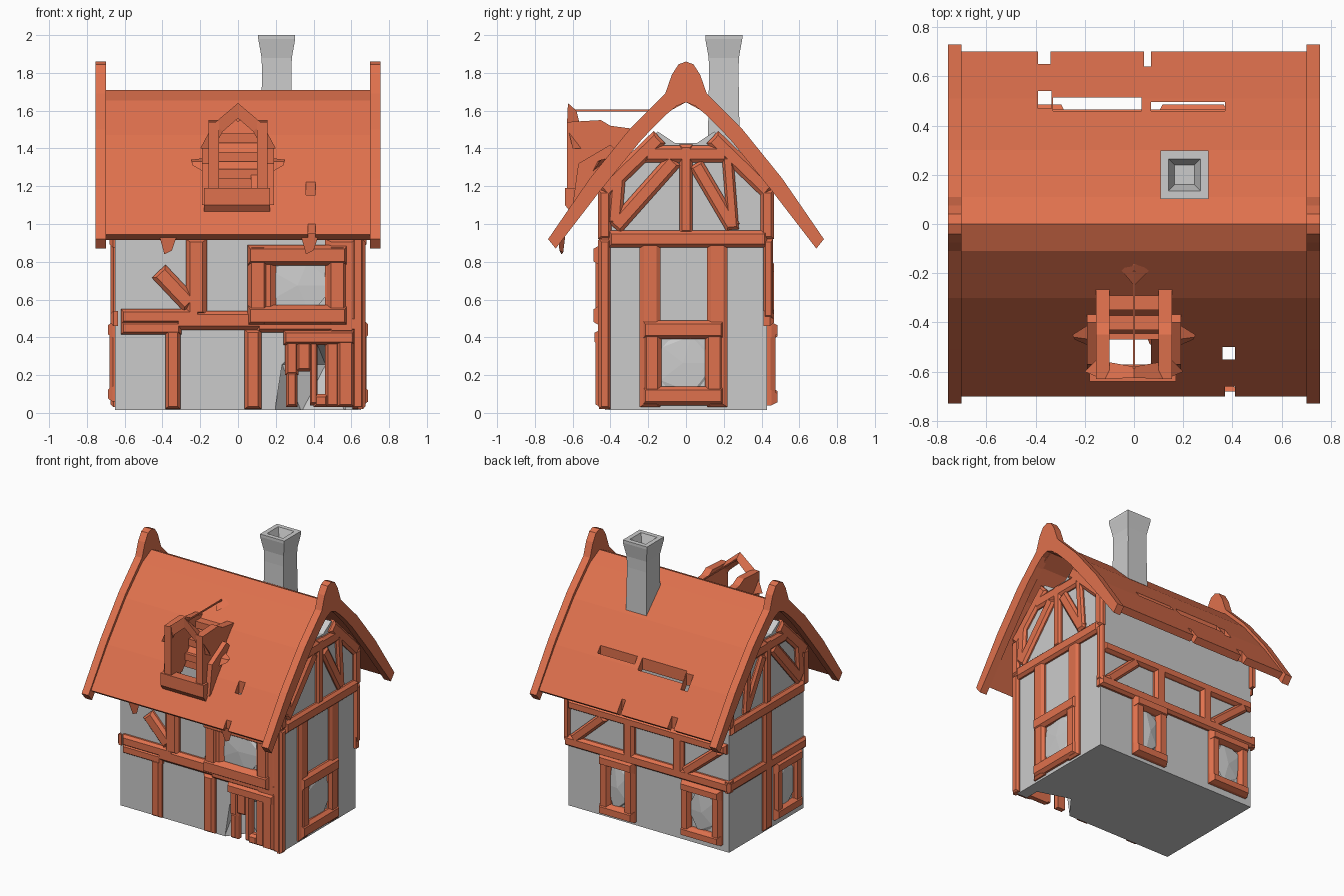
import bpy, bmesh, random
from mathutils import Vector

random.seed(4)
HX, HY = 0.65, 0.43
ORANGE = bpy.data.materials.new("orange_timber")
ORANGE.diffuse_color = (0.74, 0.165, 0.075, 1)

# Maps (along, height, depth) on a wall to world space
WALLS = {
    "front": lambda u, v, d: (u, -HY - d, v),
    "back": lambda u, v, d: (u, HY + d, v),
    "right": lambda u, v, d: (HX + d * 0.7, u, v),
    "left": lambda u, v, d: (-HX - d * 0.7, u, v),
}


def finish(name, bm, mat=None):
    bmesh.ops.recalc_face_normals(bm, faces=bm.faces[:])
    me = bpy.data.meshes.new(name)
    bm.to_mesh(me)
    bm.free()
    ob = bpy.data.objects.new(name, me)
    bpy.context.collection.objects.link(ob)
    if mat:
        me.materials.append(mat)
    return ob


def loft(bm, *rings):
    """Solid through rings of equal length, capped at both ends."""
    vs = [[bm.verts.new(p) for p in r] for r in rings]
    n = len(vs[0])
    for a, b in zip(vs, vs[1:]):
        for i in range(n):
            bm.faces.new((a[i], a[(i + 1) % n], b[(i + 1) % n], b[i]))
    bm.faces.new(vs[0][::-1])
    bm.faces.new(vs[-1])


def prism(bm, pts, x0, x1):
    loft(bm, [(x0, y, z) for y, z in pts], [(x1, y, z) for y, z in pts])


def box(bm, x0, x1, y0, y1, z0, z1):
    prism(bm, [(y0, z0), (y1, z0), (y1, z1), (y0, z1)], x0, x1)


def band(outer, inner):
    """Closed symmetrical arch from half profiles listed ridge to eave."""
    o = [(-y, z) for y, z in outer[:0:-1]] + outer
    i = [(-y, z) for y, z in inner[:0:-1]] + inner
    return o + i[::-1]


def beam(bm, wall, u0, v0, u1, v1, w, d=0.035):
    """Chamfered timber between two points of a wall."""
    p, q = Vector((u0, v0)), Vector((u1, v1))
    t = (q - p).normalized()
    n = Vector((-t.y, t.x)) * w / 2
    rings = []
    for depth, s, e in ((-0.02, 1, 0), (d * 0.4, 1, 0), (d, 0.6, 0.015)):
        a, b = p + t * e, q - t * e
        rings.append([WALLS[wall](c.x, c.y, depth) for c in (a - n * s, b - n * s, b + n * s, a + n * s)])
    loft(bm, *rings)


def timbers(name, wall, beams):
    bm = bmesh.new()
    for b in beams:
        beam(bm, wall, *b)
    return finish(name, bm, ORANGE)


def window(name, wall, u0, u1, v0, v1, w, d=0.045):
    """Timber surround with a crumpled pane."""
    h = w / 2
    timbers(name + "_frame", wall, [
        (u0 + h, v0, u0 + h, v1, w, d), (u1 - h, v0, u1 - h, v1, w, d),
        (u0, v0 + h, u1, v0 + h, w, d + 0.01), (u0, v1 - h, u1, v1 - h, w, d + 0.01)])
    bm = bmesh.new()
    bmesh.ops.create_icosphere(bm, subdivisions=1, radius=1)
    for v in bm.verts:
        c = v.co * random.uniform(0.85, 1.2)
        v.co = WALLS[wall]((u0 + u1) / 2 + c.x * (u1 - u0 - w) / 2,
                           (v0 + v1) / 2 + c.y * (v1 - v0 - w) / 2, c.z * 0.022)
    finish(name + "_pane", bm)


def cut(ob, cutter):
    cutter.hide_render = True
    cutter.display_type = 'WIRE'
    m = ob.modifiers.new("cut", 'BOOLEAN')
    m.operation, m.object, m.solver = 'DIFFERENCE', cutter, 'EXACT'


# Plastered body with gables, hollowed at the doorway
bm = bmesh.new()
prism(bm, [(-HY, 0.015), (HY, 0.015), (HY, 1.18), (0.15, 1.49), (0.06, 1.43), (-0.06, 1.43),
           (-0.15, 1.49), (-HY, 1.18)], -HX, HX)
body = finish("body", bm)
bm = bmesh.new()
bmesh.ops.create_icosphere(bm, subdivisions=1, radius=1)
for v in bm.verts:
    v.co = (0.40 + v.co.x * 0.23, -0.44 + v.co.y * 0.22, 0.13 + v.co.z * 0.28)
cut(body, finish("door_hollow_cutter", bm))

# Curved roof shell with torn slots
bm = bmesh.new()
prism(bm, band([(0, 1.71), (0.11, 1.655), (0.30, 1.47), (0.51, 1.21), (0.70, 0.945)],
               [(0, 1.645), (0.11, 1.585), (0.29, 1.41), (0.48, 1.16), (0.66, 0.915)]), -0.72, 0.72)
roof = finish("roof", bm, ORANGE)
bm = bmesh.new()
for x0, x1, y0, y1 in ((-0.33, 0.03, 0.46, 0.515), (0.07, 0.37, 0.46, 0.495), (-0.39, -0.335, 0.47, 0.54),
                       (-0.39, -0.34, 0.65, 0.75), (0.04, 0.07, 0.64, 0.75), (0.36, 0.41, -0.55, -0.50),
                       (0.37, 0.41, -0.75, -0.66), (-0.12, 0.07, -0.60, -0.46)):
    box(bm, x0, x1, y0, y1, 0.7, 1.9)
cut(roof, finish("roof_slot_cutter", bm))

# Gable barge boards with raised peak, narrowing to the top
outer = [(0, 1.86), (0.04, 1.845), (0.075, 1.79), (0.11, 1.69), (0.30, 1.50), (0.51, 1.24), (0.73, 0.92)]
inner = [(0, 1.645), (0.05, 1.625), (0.11, 1.575), (0.18, 1.505), (0.245, 1.435), (0.455, 1.175), (0.69, 0.87)]
for side, s in (("left", -1), ("right", 1)):
    bm = bmesh.new()
    prism(bm, band(outer, inner), s * 0.70, s * 0.755)
    finish(side + "_barge_board", bm, ORANGE)

# Hollow flared chimney
bm = bmesh.new()
loft(bm, *[[(0.205 + a * r, 0.20 + b * r, z) for a, b in ((-1, -1), (1, -1), (1, 1), (-1, 1))]
           for r, z in ((0.085, 1.38), (0.078, 1.8), (0.08, 1.88), (0.098, 1.98), (0.098, 2.0),
                        (0.065, 2.0), (0.04, 1.93))])
finish("chimney", bm)

# Front timbers
timbers("front_timbers", "front", [
    (-0.62, 0.45, -0.30, 0.45, 0.07), (-0.33, 0.49, 0.28, 0.49, 0.10), (-0.62, 0.51, -0.2, 0.51, 0.08),
    (-0.345, 0.02, -0.345, 0.44, 0.08), (0.08, 0.02, 0.08, 0.44, 0.09), (-0.22, 0.52, -0.22, 0.92, 0.11),
    (-0.42, 0.75, -0.25, 0.57, 0.10), (0.635, 0.02, 0.635, 0.93, 0.06), (0.1, 0.47, 0.64, 0.47, 0.09),
    (0.55, 0.42, 0.55, 0.92, 0.18), (0.13, 0.5, 0.13, 0.85, 0.14)])
window("front_window", "front", 0.05, 0.58, 0.46, 0.89, 0.11, 0.05)

# Broken doorway boards
timbers("door_frame", "front", [
    (0.24, 0.40, 0.62, 0.40, 0.08, 0.055), (0.285, 0.20, 0.285, 0.40, 0.07), (0.35, 0.22, 0.35, 0.38, 0.09),
    (0.40, 0.04, 0.40, 0.38, 0.04), (0.50, 0.03, 0.50, 0.38, 0.08), (0.57, 0.03, 0.57, 0.40, 0.10, 0.05),
    (0.44, 0.03, 0.44, 0.10, 0.08), (0.285, 0.03, 0.285, 0.22, 0.06)])

# Back timbers and windows
timbers("back_timbers", "back", [
    (-0.67, 0.50, 0.67, 0.50, 0.08), (-0.64, 0.77, 0.64, 0.77, 0.07), (0.15, 0.5, 0.15, 0.77, 0.09),
    (-0.25, 0.5, -0.25, 0.77, 0.09), (0.60, 0.52, 0.35, 0.75, 0.07), (-0.30, 0.52, -0.58, 0.75, 0.07)])
window("back_narrow_window", "back", 0.10, 0.38, 0.04, 0.48, 0.08)
window("back_wide_window", "back", -0.60, -0.28, 0.06, 0.46, 0.07)

# Gable trusses, posts and windows on both ends
for side in ("right", "left"):
    timbers(side + "_truss", side, [
        (-0.41, 0.92, 0.43, 0.92, 0.09, 0.045), (0, 0.95, 0, 1.42, 0.07), (-0.22, 1.37, 0.22, 1.37, 0.09),
        (-0.38, 0.98, -0.06, 1.34, 0.09), (0.25, 0.98, 0.05, 1.32, 0.08), (0.25, 0.97, 0.22, 1.36, 0.06),
        (-0.43, 0.92, -0.43, 1.18, 0.07), (0.43, 0.92, 0.43, 1.18, 0.07),
        (-0.44, 1.17, -0.14, 1.46, 0.09), (0.44, 1.17, 0.14, 1.46, 0.09), (-0.38, 1.0, -0.36, 1.25, 0.08)])
timbers("right_posts", "right", [
    (-0.43, 0.02, -0.43, 0.92, 0.06), (0.435, 0.5, 0.435, 0.92, 0.05),
    (-0.19, 0.03, -0.19, 0.9, 0.11), (0.165, 0.03, 0.165, 0.9, 0.11)])
window("right_window", "right", -0.23, 0.20, 0.04, 0.49, 0.10)
timbers("left_posts", "left", [
    (-0.44, 0.50, 0.46, 0.50, 0.08), (0, 0.03, 0, 0.9, 0.10)])
window("left_window", "left", -0.38, -0.08, 0.06, 0.48, 0.08)

# Ragged dormer: cheeks, front frame, pointed arch, rungs and thin ridge
bm = bmesh.new()
for s in (-1, 1):
    prism(bm, [(-0.63, 1.15), (-0.63, 1.54), (-0.45, 1.55), (-0.40, 1.52), (-0.25, 1.50), (-0.5, 1.17)],
          s * 0.10, s * 0.155)
    prism(bm, [(-0.60, 1.10), (-0.57, 1.32), (-0.40, 1.42), (-0.34, 1.36), (-0.5, 1.15)], s * 0.15, s * 0.19)
    loft(bm, [(s * 0.20, -0.60, 1.40), (s * 0.13, -0.60, 1.40), (s * 0.15, -0.55, 1.40)],
         [(s * 0.13, -0.63, 1.53), (s * 0.08, -0.62, 1.49), (s * 0.11, -0.56, 1.52)],
         [(0, -0.625, 1.64), (0, -0.62, 1.56), (0, -0.58, 1.60)])
    loft(bm, [(s * 0.17, -0.40, 1.35), (s * 0.17, -0.50, 1.27), (s * 0.17, -0.47, 1.33)],
         [(s * 0.25, -0.45, 1.34), (s * 0.24, -0.47, 1.31), (s * 0.245, -0.46, 1.33)])
prism(bm, [(-0.64, 1.10), (-0.64, 1.19), (-0.57, 1.19), (-0.57, 1.08), (-0.61, 1.06)], -0.18, 0.17)
for y, z in ((-0.44, 1.27), (-0.40, 1.36), (-0.32, 1.46)):
    box(bm, -0.11, 0.11, y - 0.03, y + 0.03, z - 0.03, z + 0.02)
box(bm, -0.004, 0.004, -0.61, -0.19, 1.595, 1.605)
loft(bm, [(-0.05, -0.19, 1.58), (0.06, -0.19, 1.58), (0, -0.25, 1.54)],
     [(-0.01, -0.15, 1.61), (0.01, -0.15, 1.61), (0, -0.17, 1.60)])
finish("dormer", bm, ORANGE)

# Torn splinters hanging from the eave
bm = bmesh.new()
for x in (-0.37, 0.38):
    loft(bm, [(x - 0.05, -0.68, 0.95), (x + 0.05, -0.68, 0.95), (x, -0.64, 0.93)],
         [(x - 0.02, -0.66, 0.84), (x + 0.02, -0.67, 0.86), (x, -0.65, 0.85)])
finish("eave_splinters", bm, ORANGE)
